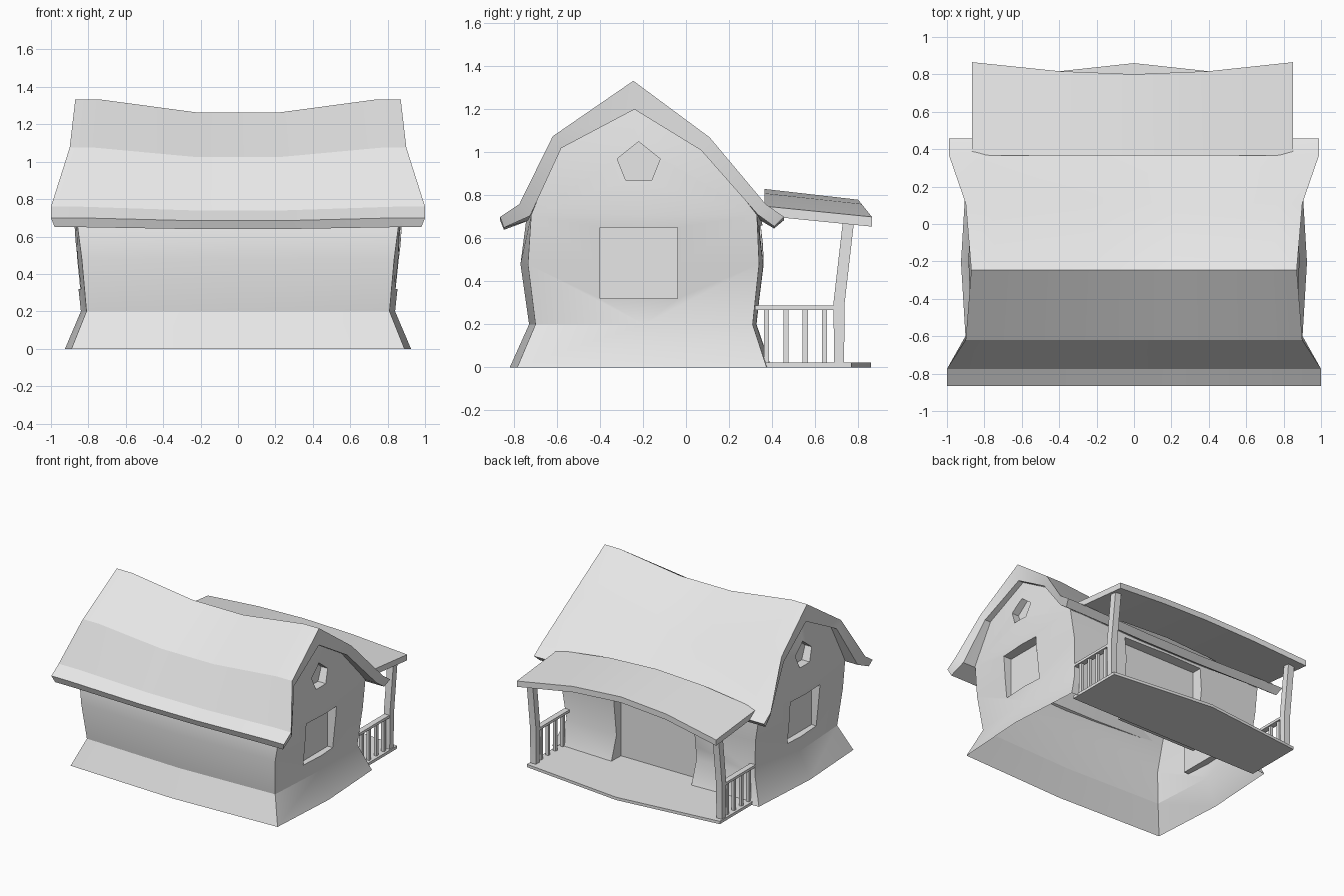
import bpy
import bmesh

cube = bpy.data.objects.get("Cube")
if cube:
    bpy.data.objects.remove(cube, do_unlink=True)

# Single plain material
grey = bpy.data.materials.new("light_grey")
grey.use_nodes = True
grey.diffuse_color = (0.8, 0.8, 0.8, 1)
grey.node_tree.nodes["Principled BSDF"].inputs["Base Color"].default_value = (0.8, 0.8, 0.8, 1)


def smooth(obj):
    bpy.ops.object.select_all(action='DESELECT')
    obj.select_set(True)
    bpy.context.view_layer.objects.active = obj
    bpy.ops.object.shade_smooth_by_angle(angle=0.5)


def loft(name, rings, shade=True):
    """Skin a list of equal rings and cap both ends."""
    bm = bmesh.new()
    loops = [[bm.verts.new(p) for p in ring] for ring in rings]
    n = len(loops[0])
    for a, b in zip(loops, loops[1:]):
        for i in range(n):
            j = (i + 1) % n
            bm.faces.new((a[i], a[j], b[j], b[i]))
    for end in (loops[0], loops[-1]):
        if n % 2:
            bm.faces.new(end)
        else:
            for i in range(n // 2 - 1):
                bm.faces.new((end[i], end[i + 1], end[n - 2 - i], end[n - 1 - i]))
    bmesh.ops.recalc_face_normals(bm, faces=bm.faces)
    mesh = bpy.data.meshes.new(name)
    bm.to_mesh(mesh)
    bm.free()
    mesh.materials.append(grey)
    obj = bpy.data.objects.new(name, mesh)
    bpy.context.collection.objects.link(obj)
    if shade:
        smooth(obj)
    return obj


def box(name, x0, x1, y0, y1, z0, z1, shade=True):
    return loft(name, [[(x0, y0, z), (x1, y0, z), (x1, y1, z), (x0, y1, z)]
                       for z in (z0, z1)], shade)


# Bowed house walls: height, half width, front y, back y, bulge, sag
levels = [(0, .89, -.785, .375, .035, 0),
          (.2, .81, -.70, .31, .03, 0),
          (.48, .835, -.735, .34, .035, 0),
          (.71, .865, -.72, .33, .02, 0),
          (1.03, .84, -.585, .075, .015, .07),
          (1.22, .82, -.26, -.22, 0, .1)]
rings = []
for z, hx, y0, y1, b, sag in levels:
    ym = (y0 + y1) / 2
    rings.append([(-hx, y0, z), (0, y0 - b, z - sag), (hx, y0, z), (hx + b, ym, z),
                  (hx, y1, z), (0, y1 + b, z - sag), (-hx, y1, z), (-hx - b, ym, z)])
walls = loft("house_walls", rings, False)

# Recesses: gable windows, attic windows and the wide back doorway
attic = [(-.22, 1.05), (-.12, .97), (-.16, .87), (-.28, .87), (-.32, .97)]
cutters = [box("doorway_cutter", -.32, .37, .27, .6, .02, .66, False)]
for s in (-1, 1):
    x0, x1 = sorted((s * .80, s * 1.1))
    cutters.append(box("window_cutter", x0, x1, -.40, -.04, .32, .65, False))
    cutters.append(loft("attic_cutter", [[(x, y, z) for y, z in attic]
                                         for x in (x0, x1)], False))
for cutter in cutters:
    mod = walls.modifiers.new("recess", 'BOOLEAN')
    mod.operation = 'DIFFERENCE'
    mod.solver = 'EXACT'
    mod.object = cutter
bpy.context.view_layer.update()
graph = bpy.context.evaluated_depsgraph_get()
walls_mesh = bpy.data.meshes.new_from_object(walls.evaluated_get(graph))
walls.modifiers.clear()
walls.data = walls_mesh
for cutter in cutters:
    bpy.data.objects.remove(cutter, do_unlink=True)

# The house is open underneath
bm = bmesh.new()
bm.from_mesh(walls_mesh)
floor = [f for f in bm.faces if all(v.co.z < .001 for v in f.verts)]
bmesh.ops.delete(bm, geom=floor, context='FACES')
bm.to_mesh(walls_mesh)
bm.free()
smooth(walls)

# Sagging gambrel roof: y, z, half length, sag
outer = [(-.865, .70, 1, .015), (-.775, .76, 1, .02), (-.62, 1.075, .90, .05),
         (-.245, 1.333, .87, .07), (.11, 1.07, .90, .05), (.37, .76, .99, .02),
         (.456, .70, .99, .015)]
inner = [(-.847, .65, .98, .01), (-.725, .705, .97, .02), (-.58, 1.02, .89, .05),
         (-.24, 1.20, .865, .07), (.07, 1.01, .89, .05), (.335, .71, .96, .02),
         (.41, .656, .97, .01)]
profile = outer + inner[::-1]
loft("main_roof", [[(t * hx, y, z - (sag if abs(t) < .5 else 0))
                    for y, z, hx, sag in profile]
                   for t in (-1, -.85, -.25, .25, .85, 1)])

# Porch roof, arched up in the middle
rings = []
for x, lift in ((-.865, 0), (-.4, .06), (0, .08), (.4, .06), (.85, 0)):
    y = .865 - .8 * lift
    rings.append([(x, .365, .75 + lift), (x, y, .70 + lift),
                  (x, y, .655 + lift), (x, .365, .705 + lift)])
loft("porch_roof", rings)

# Porch deck, bowed outwards
loft("porch_deck", [[(x, .32, .022), (x, y, .022), (x, y, 0), (x, .32, 0)]
                    for x, y in ((-.83, .77), (0, .86), (.83, .77))])

# Posts and side railings
for side, s in (("right", -1), ("left", 1)):
    x = s * .80
    loft(side + "_post", [[(x - r, y - r, z), (x + r, y - r, z),
                           (x + r, y + r, z), (x - r, y + r, z)]
                          for y, z, r in ((.712, .015, .023), (.712, .3, .026),
                                          (.757, .69, .026))])
    box(side + "_handrail", x - .022, x + .022, .32, .70, .268, .288)
    for i in range(4):
        y = .375 + i * .09
        box(f"{side}_baluster_{i + 1}", x - .012, x + .012, y - .012, y + .012, .015, .27)
